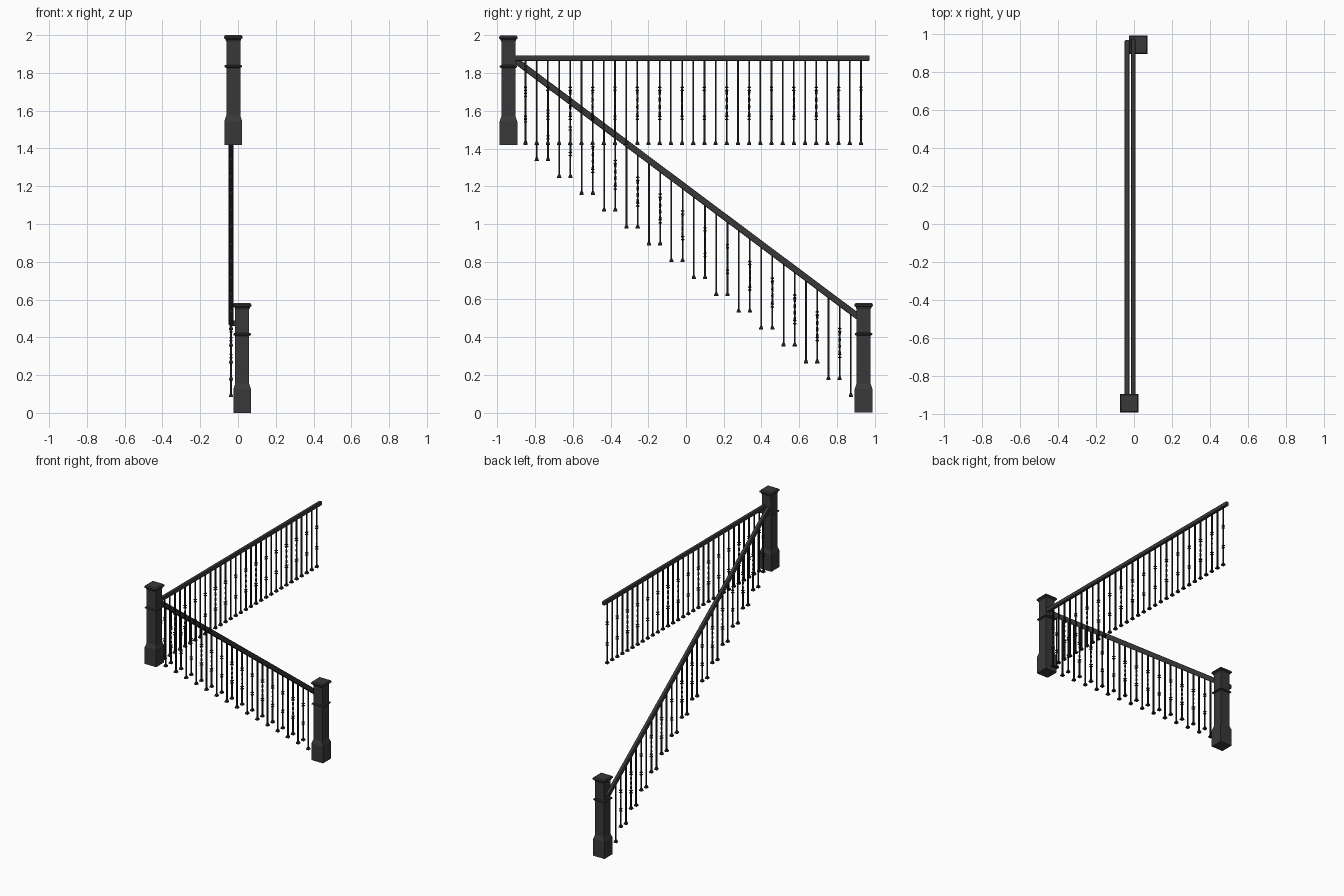
import bpy, bmesh, math
from mathutils import Vector

cube = bpy.data.objects.get("Cube")
if cube:
    bpy.data.objects.remove(cube, do_unlink=True)


def material(name, value):
    m = bpy.data.materials.new(name)
    m.use_nodes = True
    color = (value, value, value, 1)
    m.diffuse_color = color
    m.node_tree.nodes["Principled BSDF"].inputs["Base Color"].default_value = color
    return m


charcoal = material("charcoal", 0.04)
iron = material("black iron", 0.012)


def finish(name, bm, mat):
    bmesh.ops.recalc_face_normals(bm, faces=bm.faces)
    mesh = bpy.data.meshes.new(name)
    bm.to_mesh(mesh)
    bm.free()
    mesh.materials.append(mat)
    ob = bpy.data.objects.new(name, mesh)
    bpy.context.collection.objects.link(ob)
    return ob


def square_loft(bm, x, y, base, profile):
    """Stack square rings given as (height, half width, turn)."""
    rings = []
    for h, half, turn in profile:
        r = half * math.sqrt(2)
        angles = [turn + math.pi / 4 + k * math.pi / 2 for k in range(4)]
        rings.append([bm.verts.new((x + r * math.cos(a), y + r * math.sin(a), base + h))
                      for a in angles])
    for low, high in zip(rings, rings[1:]):
        for k in range(4):
            n = (k + 1) % 4
            bm.faces.new((low[k], low[n], high[n], high[k]))
    bm.faces.new(rings[0][::-1])
    bm.faces.new(rings[-1])


def post(name, x, y, base):
    profile = [(0, .047), (.125, .047), (.155, .037), (.408, .037), (.411, .045),
               (.416, .047), (.421, .045), (.424, .037), (.548, .037), (.555, .041),
               (.559, .041), (.565, .049), (.573, .049), (.581, .043)]
    bm = bmesh.new()
    square_loft(bm, x, y, base, [(h, w, 0) for h, w in profile])
    return finish(name, bm, charcoal)


def baluster(bm, x, y, base, top, decorated):
    bar = .0043
    height = top - base
    # Flared foot
    square_loft(bm, x, y, base, [(0, .011, 0), (.006, .011, 0), (.018, .006, 0), (.02, bar, 0)])
    shaft = [(.018, bar, 0)]
    if decorated:
        # Twisted middle with a pair of thin discs at each end of it
        low, high, steps = height * .32, height * .66, 16
        shaft += [(low + (high - low) * k / steps, bar, k * math.pi / 8)
                  for k in range(steps + 1)]
        for c in (low - .008, low + .008, high - .008, high + .008):
            square_loft(bm, x, y, base + c, [(-.005, bar, 0), (-.002, .009, 0),
                                             (.002, .009, 0), (.005, bar, 0)])
    square_loft(bm, x, y, base, shaft + [(height, bar, 0)])


def rail(name, start, end, width, depth):
    start, end = Vector(start), Vector(end)
    bm = bmesh.new()
    bmesh.ops.create_cube(bm, size=1)
    bmesh.ops.scale(bm, verts=bm.verts, vec=(width, (end - start).length, depth))
    ob = finish(name, bm, charcoal)
    ob.location = (start + end) / 2
    d = end - start
    if abs(d.x) > abs(d.y):
        ob.rotation_euler.z = -math.pi / 2
    else:
        ob.rotation_euler.x = math.atan2(d.z, d.y)
    bevel = ob.modifiers.new("eased edges", "BEVEL")
    bevel.width = .006
    bevel.segments = 2
    return ob


# Newel posts
post("upper_post", -.025, -.942, 1.419)
post("lower_post", .022, .942, 0)

# Handrails, with a short return into the lower post
level_x, stair_x = -.004, -.037
rail_start, rail_end = Vector((stair_x, -.91, 1.872)), Vector((stair_x, .958, .475))
rail("level_rail", (level_x, -.91, 1.88), (level_x, .974, 1.88), .024, .03)
rail("stair_rail", rail_start, rail_end, .025, .034)
rail("stair_rail_return", (stair_x - .01, .954, .475), (-.01, .954, .475), .026, .03)

# Level balusters, every second one decorated
bm = bmesh.new()
for i in range(31):
    baluster(bm, level_x, -.851 + i * .0593, 1.419, 1.87, i % 2 == 0)
finish("level_balusters", bm, iron)

# Stair balusters, two to each step
bm = bmesh.new()
for i in range(-1, 29):
    y = -.7915 + i * .0595
    base = 1.333 - (i // 2) * .0893
    along = (y - rail_start.y) / (rail_end.y - rail_start.y)
    rail_z = rail_start.lerp(rail_end, along).z
    baluster(bm, stair_x, y, base, rail_z - .008, i % 2 == 1)
finish("stair_balusters", bm, iron)
